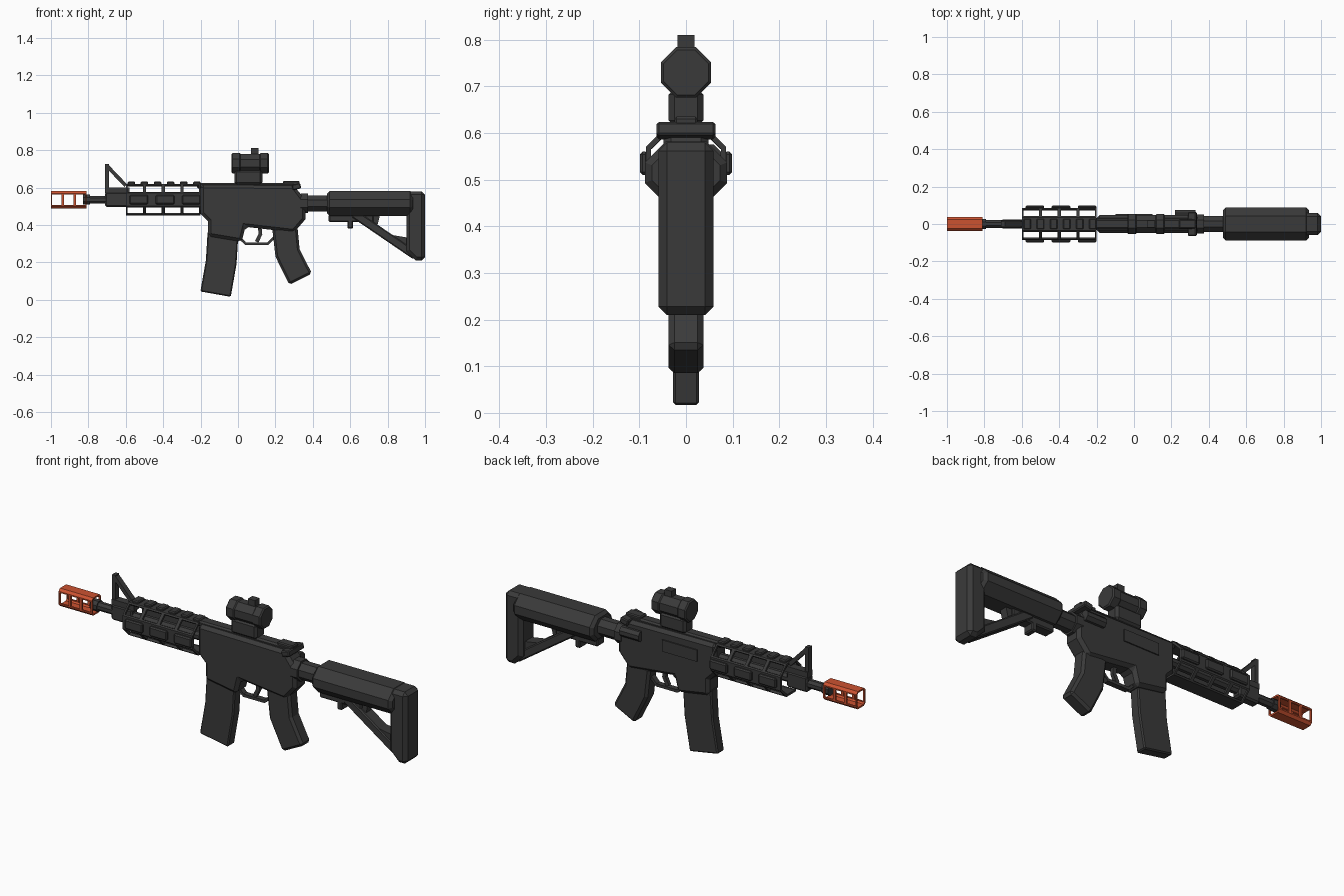
import bpy, bmesh, math
from mathutils import Vector

cube = bpy.data.objects.get("Cube")
if cube:
    bpy.data.objects.remove(cube, do_unlink=True)


def material(name, red, green, blue):
    mat = bpy.data.materials.new(name)
    mat.use_nodes = True
    mat.diffuse_color = (red, green, blue, 1)
    shader = mat.node_tree.nodes["Principled BSDF"]
    shader.inputs["Base Color"].default_value = mat.diffuse_color
    return mat


BLACK = material("charcoal black", .042, .042, .042)
ORANGE = material("safety orange", .6, .085, .03)
BORE = .535


def finish(name, bm, mat=BLACK, bevel=0):
    """Turn a bmesh into an object, with an optional chamfer on its sharp edges."""
    bmesh.ops.recalc_face_normals(bm, faces=bm.faces)
    mesh = bpy.data.meshes.new(name)
    bm.to_mesh(mesh)
    bm.free()
    mesh.materials.append(mat)
    ob = bpy.data.objects.new(name, mesh)
    bpy.context.collection.objects.link(ob)
    if bevel:
        chamfer = ob.modifiers.new("chamfer", "BEVEL")
        chamfer.width = bevel
        chamfer.segments = 1
        chamfer.angle_limit = math.radians(50)
    return ob


def prism(name, outline, half, bevel=0, y=0):
    """Side outline in x and z, given thickness in y."""
    bm = bmesh.new()
    near = [bm.verts.new((x, y - half, z)) for x, z in outline]
    far = [bm.verts.new((x, y + half, z)) for x, z in outline]
    bm.faces.new(near)
    bm.faces.new(far)
    for i in range(len(near)):
        bm.faces.new((near[i - 1], near[i], far[i], far[i - 1]))
    return finish(name, bm, BLACK, bevel)


def ribbon(name, path, depth, half, bevel=0, y=0):
    """Strip of even depth that follows a path in x and z."""
    points = [Vector(p) for p in path]
    upper, lower = [], []
    for i, p in enumerate(points):
        before = points[max(i - 1, 0)]
        after = points[min(i + 1, len(points) - 1)]
        along = (after - before).normalized()
        across = Vector((-along.y, along.x)) * depth / 2
        upper.append(p + across)
        lower.append(p - across)
    return prism(name, upper + lower[::-1], half, bevel, y)


def box(name, start, length, z, height, half, bevel=0, y=0):
    return ribbon(name, [(start, z), (start + length, z)], height, half, bevel, y)


def tube(name, start, length, z, wide, tall=None, corner=None, y=0, bevel=0,
         mat=BLACK, cells=1, opening=None, frame=0):
    """Eight-sided bar along x; faces chosen by opening become framed windows."""
    tall = tall or wide
    corner = corner or wide * .6
    quarter = [(wide - corner, tall), (wide, tall - corner)]
    side = quarter + [(u, -v) for u, v in reversed(quarter)]
    section = side + [(-u, v) for u, v in reversed(side)]
    bm = bmesh.new()
    rings = [[bm.verts.new((start + length * k / cells, y + u, z + v)) for u, v in section]
             for k in range(cells + 1)]
    for a, b in zip(rings, rings[1:]):
        for i in range(len(section)):
            bm.faces.new((a[i - 1], a[i], b[i], b[i - 1]))
    if not opening:
        bm.faces.new(rings[0])
        bm.faces.new(rings[-1])
        return finish(name, bm, mat, bevel)
    bm.normal_update()
    panes = [f for f in bm.faces if opening(f.normal)]
    bmesh.ops.inset_individual(bm, faces=panes, thickness=frame)
    bmesh.ops.delete(bm, geom=panes, context="FACES")
    ob = finish(name, bm, mat)
    wall = ob.modifiers.new("wall", "SOLIDIFY")
    wall.thickness = frame
    wall.offset = -1
    return ob


# Muzzle device with three openings on each side
tube("muzzle_brake", -1, .19, BORE, wide=.037, tall=.046, corner=.012, mat=ORANGE,
     cells=3, opening=lambda n: abs(n.y) > .9, frame=.009)

# Barrel and gas block
tube("barrel", -.83, .65, BORE, wide=.021)
tube("barrel_collar", -.83, .04, BORE, wide=.027)
box("gas_block", -.71, .12, BORE, .08, half=.025, bevel=.008)
box("front_sight_base", -.71, .13, .585, .03, half=.02)

# Front sight: upright post and sloping brace
ribbon("front_sight_post", [(-.7, .59), (-.7, .725)], .02, half=.014)
ribbon("front_sight_brace", [(-.7, .715), (-.6, .61)], .02, half=.014)

# Handguard with slots in its four slanted sides
tube("handguard", -.6, .4, BORE, wide=.086, tall=.085, corner=.05,
     cells=4, opening=lambda n: abs(n.y * n.z) > .3, frame=.012)
for side, label in ((-1, "right"), (1, "left")):
    for i in range(3):
        box(f"{label}_side_rail_{i}", -.58 + i * .14, .1, BORE, .05,
            half=.009, bevel=.006, y=side * .09)
for i in range(6):
    box(f"rail_tooth_{i}", -.59 + i * .07, .04, .622, .02, half=.028, bevel=.005)

# Receiver with magazine well
prism("receiver", [(-.2, .615), (-.2, .46), (-.16, .42), (-.16, .34), (.02, .31), (.04, .39),
                   (.3, .36), (.36, .43), (.36, .53), (.3, .61)], half=.048, bevel=.016)
box("top_rail", -.22, .55, .61, .03, half=.028, bevel=.008)
box("port_cover", -.1, .2, BORE, .06, half=.004, y=.05)
tube("forward_assist", .22, .11, .55, wide=.025, y=.05)
ribbon("charging_handle", [(.29, .6), (.335, .61)], .03, half=.063, bevel=.005)
box("rear_sight", .24, .09, .62, .03, half=.025, bevel=.005)

# Trigger and guard
ribbon("trigger_guard", [(.01, .33), (.04, .3), (.16, .3), (.2, .34)], .015, half=.014)
ribbon("trigger", [(.115, .4), (.12, .35), (.1, .31)], .02, half=.009)

# Magazine and grip
ribbon("magazine", [(-.08, .36), (-.09, .2), (-.12, .03)], .165, half=.028, bevel=.006)
ribbon("grip", [(.25, .39), (.265, .25), (.335, .11)], .135, half=.037, bevel=.012)

# Optic on its mount
OPTIC = .73
box("optic_mount", -.02, .15, .655, .08, half=.037, bevel=.012)
tube("optic_body", -.03, .19, OPTIC, wide=.049)
for label, start in (("front", -.035), ("rear", .115)):
    tube(f"optic_{label}_ring", start, .05, OPTIC, wide=.054, bevel=.006)
box("optic_knob", .07, .04, .79, .04, half=.018)

# Buffer tube and shoulder stock
STOCK = .515
tube("tube_collar", .335, .04, STOCK, wide=.052)
tube("buffer_tube", .36, .14, STOCK, wide=.043)
tube("stock_body", .475, .46, STOCK, wide=.088, tall=.067, corner=.045, bevel=.015)
prism("butt_pad", [(.9, .58), (1, .58), (1, .21), (.95, .21), (.9, .26)], half=.059, bevel=.018)
ribbon("stock_strut", [(.62, .46), (.95, .235)], .045, half=.035, bevel=.006)
prism("strut_web", [(.74, .36), (.92, .33), (.92, .24)], half=.03)
ribbon("strut_brace", [(.74, .46), (.72, .38)], .04, half=.02)
box("stock_rail", .485, .24, .435, .04, half=.03, bevel=.006)
ribbon("stock_lever", [(.6, .44), (.6, .38)], .03, half=.03, bevel=.006)
